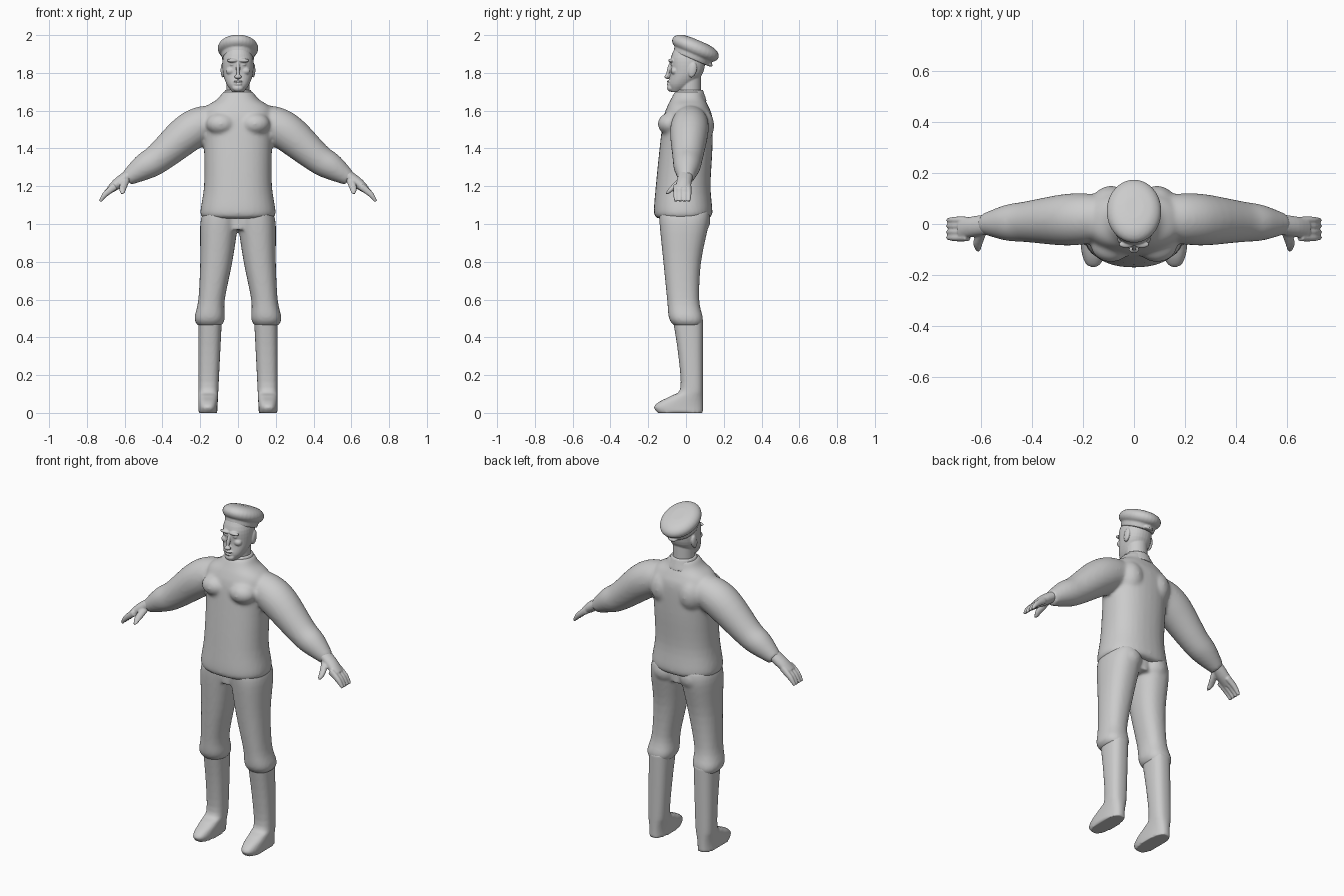
import bpy
import bmesh
from math import cos, sin, pi, radians, copysign
from mathutils import Matrix, Vector

cube = bpy.data.objects.get("Cube")
if cube:
    bpy.data.objects.remove(cube, do_unlink=True)

grey = bpy.data.materials.new("plain grey")
grey.use_nodes = True
grey.diffuse_color = (0.6, 0.6, 0.6, 1)
grey.node_tree.nodes["Principled BSDF"].inputs["Base Color"].default_value = grey.diffuse_color

SIDES = (1, -1)
AXIS_X, AXIS_Y = Vector((1, 0, 0)), Vector((0, 1, 0))


def refine(stations, steps=4):
    """Smooth a list of cross-sections with Hermite curves."""
    rows = [Vector(station) for station in stations]
    last = len(rows) - 1
    slopes = [(rows[min(i + 1, last)] - rows[max(i - 1, 0)]) / 2 for i in range(len(rows))]
    result = []
    for i in range(last):
        for step in range(steps):
            t = step / steps
            ease = t * t * (3 - 2 * t)
            result.append(rows[i].lerp(rows[i + 1], ease)
                          + slopes[i] * t * (1 - t) ** 2
                          - slopes[i + 1] * t * t * (1 - t))
    return result + [rows[last]]


def loft(bm, stations, side=1, power=2, along=False, sides=32):
    """Skin sections (x, y, z, half width, half depth); along turns them with the path."""
    rows = refine(stations)
    rings = []
    for i, row in enumerate(rows):
        centre, across = Vector(row[:3]), AXIS_X
        if along:
            before, after = rows[max(i - 1, 0)], rows[min(i + 1, len(rows) - 1)]
            path = after - before
            across = Vector((-path[2], 0, path[0])).normalized()
        ring = []
        for k in range(sides):
            angle = 2 * pi * k / sides
            c, s = (copysign(abs(w) ** (2 / power), w) for w in (cos(angle), sin(angle)))
            point = centre + across * row[3] * c + AXIS_Y * row[4] * s
            ring.append(bm.verts.new((point.x * side, point.y, point.z)))
        rings.append(ring)
    for low, high in zip(rings, rings[1:]):
        for k in range(sides):
            n = (k + 1) % sides
            bm.faces.new((low[k], low[n], high[n], high[k]))
    bm.faces.new(rings[0])
    bm.faces.new(rings[-1])


def span(z, inner, outer, front, back):
    """Section at height z from its four limits."""
    return ((inner + outer) / 2, (front + back) / 2, z, (outer - inner) / 2, (back - front) / 2)


def centred(rows):
    """Sections symmetric about the middle, from (z, half width, front, back)."""
    return [span(z, -width, width, front, back) for z, width, front, back in rows]


def blob(bm, centre, size, pitch=0):
    place = (Matrix.Translation(centre) @ Matrix.Rotation(radians(pitch), 4, "X")
             @ Matrix.Diagonal((*size, 1)))
    bmesh.ops.create_uvsphere(bm, u_segments=20, v_segments=14, radius=1, matrix=place)


def pair(bm, centre, size, pitch=0):
    """The same blob on both sides of the body."""
    for side in SIDES:
        blob(bm, (centre[0] * side, centre[1], centre[2]), size, pitch)


def finish(name, bm, voxel, smooth):
    """Fuse overlapping volumes into one soft surface."""
    bmesh.ops.recalc_face_normals(bm, faces=bm.faces)
    mesh = bpy.data.meshes.new(name)
    bm.to_mesh(mesh)
    bm.free()
    mesh.materials.append(grey)
    obj = bpy.data.objects.new(name, mesh)
    bpy.context.collection.objects.link(obj)
    fuse = obj.modifiers.new("fuse", "REMESH")
    fuse.mode = "VOXEL"
    fuse.voxel_size = voxel
    fuse.use_smooth_shade = True
    soften = obj.modifiers.new("soften", "SMOOTH")
    soften.factor = 0.5
    soften.iterations = smooth


# Sweater: torso, sleeves, chest and shoulder blades
bm = bmesh.new()
torso = [(1.03, .18, -.15, .12), (1.06, .2, -.17, .14), (1.2, .18, -.16, .13),
         (1.4, .18, -.14, .14), (1.56, .19, -.12, .14), (1.62, .17, -.1, .12),
         (1.66, .11, -.08, .1), (1.7, .08, -.06, .09)]
loft(bm, centred(torso), power=2.3)
sleeve = [(.12, 1.54, .09), (.2, 1.52, .1), (.28, 1.47, .1), (.42, 1.35, .08),
          (.5, 1.3, .07), (.59, 1.24, .04)]
for side in SIDES:
    loft(bm, [(x, .03 - x / 20, z, r, r) for x, z, r in sleeve], side, along=True)
pair(bm, (.09, -.08, 1.53), (.08, .07, .06))
pair(bm, (.09, .07, 1.52), (.08, .08, .1))
finish("sweater", bm, .01, 7)

# Rolled collar
bm = bmesh.new()
loft(bm, [(0, .02, 1.65, .1, .09), (0, .02, 1.68, .08, .08), (0, .02, 1.71, .07, .07)])
finish("collar", bm, .006, 1)

# Trousers with seat and bloused knees
bm = bmesh.new()
leg = [(1.07, 0, .18, -.14, .12), (1, 0, .2, -.14, .12), (.8, .03, .2, -.12, .08),
       (.6, .07, .21, -.1, .07), (.5, .07, .23, -.09, .09), (.46, .09, .21, -.06, .08)]
for side in SIDES:
    loft(bm, [span(*row) for row in leg], side, power=2.3)
loft(bm, centred([(.97, .1, -.12, .1), (1.07, .18, -.12, .1)]))
pair(bm, (.09, .05, 1.02), (.08, .08, .08))
finish("trousers", bm, .009, 5)

# Boots: nearly straight shafts whose front runs out into the toe
bm = bmesh.new()
boot_front = [(.5, -.07), (.3, -.04), (.13, -.03), (.09, -.08), (.06, -.14), (.03, -.17), (0, -.15)]
for side in SIDES:
    loft(bm, [span(z, .11 - z / 20, .21, front, .09) for z, front in boot_front], side, power=2.5)
finish("boots", bm, .007, 2)

# Hands: palm, four fingers and a thumb
bm = bmesh.new()
for side in SIDES:
    loft(bm, [(.56, 0, 1.27, .03, .04), (.63, -.01, 1.22, .03, .04), (.68, -.02, 1.18, .02, .04)],
         side, along=True)
    for k in range(4):
        y = .015 - .023 * k
        loft(bm, [(.65, y, 1.2, .02, .014), (.7, y, 1.16, .016, .014), (.73, y, 1.12, .008, .008)],
             side, along=True, sides=12)
    loft(bm, [(.59, -.02, 1.24, .02, .02), (.61, -.07, 1.19, .02, .02), (.61, -.1, 1.16, .01, .01)],
         side, along=True, sides=12)
finish("hands", bm, .005, 3)

# Head: skull and neck
bm = bmesh.new()
skull = [(1.7, .03, -.08, -.02), (1.74, .06, -.09, .04), (1.8, .08, -.08, .09),
         (1.88, .08, -.08, .1), (1.95, .05, -.05, .07)]
loft(bm, centred(skull), power=2.2)
loft(bm, [(0, .02, z, .06, .06) for z in (1.65, 1.8)])

# Face, placed from a point between the cheeks
face = Vector((0, -.08, 1.8))
for offset, size, pitch in (
        ((0, -.01, .02), (.01, .01, .04), -14),      # nose bridge
        ((0, -.02, -.02), (.02, .014, .012), 0),     # nose tip
        ((0, -.01, -.045), (.025, .012, .006), 0),   # upper lip
        ((0, -.01, -.06), (.02, .012, .006), 0),     # lower lip
        ((0, 0, -.08), (.03, .02, .02), 0)):         # chin
    blob(bm, face + Vector(offset), size, pitch)
for offset, size, pitch in (
        ((.03, 0, .065), (.03, .014, .01), 0),       # brows
        ((.03, .01, .045), (.015, .012, .008), 0),   # eyes
        ((.04, .02, .01), (.025, .02, .02), 0),      # cheeks
        ((.08, .115, .015), (.012, .022, .04), -12)):  # ears
    pair(bm, face + Vector(offset), size, pitch)
finish("head", bm, .004, 2)

# Soft cap, tipped back: puffed crown, band and a knot behind
bm = bmesh.new()
crown = []
for angle in range(-80, 81, 20):
    turn = radians(angle)
    swell = cos(turn) ** .6
    crown.append((0, 0, .046 * sin(turn), .107 * swell, .132 * swell))
loft(bm, crown)
loft(bm, [(0, 0, -.06, .085, .1), (0, 0, -.02, .09, .11)])
blob(bm, (0, .1, -.05), (.03, .02, .01))
bm.transform(Matrix.Translation((0, .05, 1.93)) @ Matrix.Rotation(radians(-23), 4, "X"))
finish("cap", bm, .005, 2)
